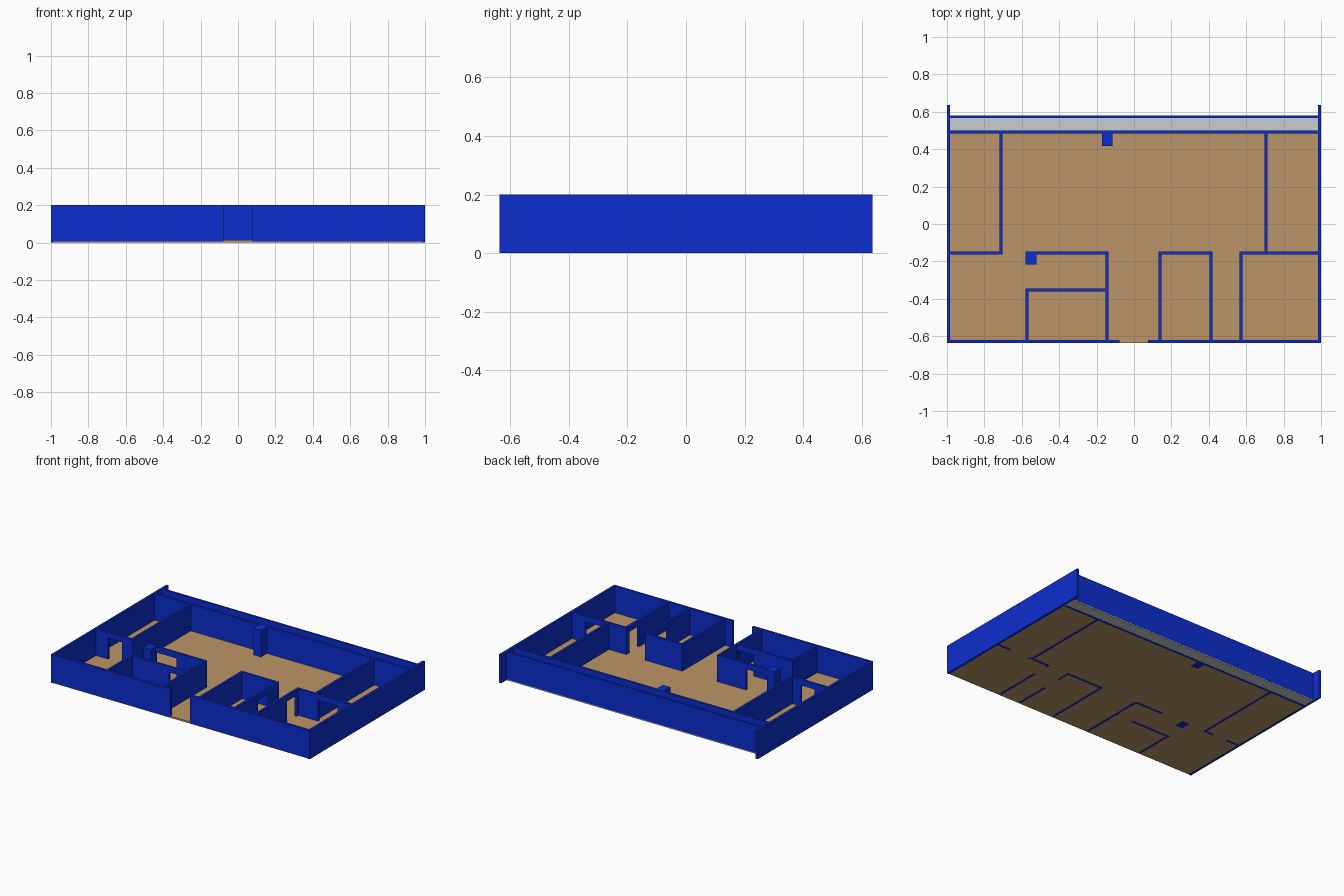
import bpy, bmesh

if "Cube" in bpy.data.objects:
    bpy.data.objects.remove(bpy.data.objects["Cube"])

T = 0.016      # wall thickness
H = 0.20       # wall height
HEAD = 0.16    # underside of door lintels


def material(name, rgb):
    m = bpy.data.materials.new(name)
    m.diffuse_color = (*rgb, 1)
    m.use_nodes = True
    m.node_tree.nodes["Principled BSDF"].inputs["Base Color"].default_value = m.diffuse_color
    return m


BLUE = material("wall_blue", (0.004, 0.027, 0.62))
TAN = material("floor_tan", (0.50, 0.30, 0.14))
GREY = material("terrace_grey", (0.58, 0.61, 0.61))


def boxes(name, mat, parts):
    """One object from boxes given as (x0, x1, y0, y1, z0, z1)."""
    bm = bmesh.new()
    for x0, x1, y0, y1, z0, z1 in parts:
        vs = bmesh.ops.create_cube(bm, size=1)["verts"]
        for v in vs:
            v.co = (x1 if v.co.x > 0 else x0,
                    y1 if v.co.y > 0 else y0,
                    z1 if v.co.z > 0 else z0)
    me = bpy.data.meshes.new(name)
    bm.to_mesh(me)
    bm.free()
    me.materials.append(mat)
    ob = bpy.data.objects.new(name, me)
    bpy.context.collection.objects.link(ob)


def wall(name, axis, at, start, end, door=None):
    """Wall along an axis, centred at a coordinate, with an optional doorway."""
    spans = [(start, end, 0, H)]
    if door:
        d0, d1 = door
        spans = [(start, d0, 0, H), (d0, d1, HEAD, H), (d1, end, 0, H)]
    lo, hi = at - T / 2, at + T / 2
    boxes(name, BLUE, [(a, b, lo, hi, z0, z1) if axis == "x" else (lo, hi, a, b, z0, z1)
                       for a, b, z0, z1 in spans])


# Floors
boxes("house_floor", TAN, [(-0.99, 0.99, -0.635, 0.49, 0.001, 0.014)])
boxes("terrace_floor", GREY, [(-0.99, 0.99, 0.49, 0.579, 0.001, 0.012)])

# Outer walls
for side, x in (("left", -0.992), ("right", 0.992)):
    wall(side + "_outer_wall", "y", x, -0.636, 0.636)
for side, x0, x1 in (("left", -0.99, -0.078), ("right", 0.075, 0.99)):
    boxes(side + "_front_wall", BLUE, [(x0, x1, -0.636, -0.62, 0.005, H)])
wall("back_wall", "x", 0.492, -0.99, 0.99)
boxes("terrace_parapet", BLUE, [(-0.99, 0.99, 0.566, 0.58, 0.008, H)])

# Side rooms
wall("left_room_wall", "y", -0.712, -0.163, 0.49)
wall("left_room_door_wall", "x", -0.155, -0.99, -0.704, (-0.89, -0.785))
wall("right_room_wall", "y", 0.707, -0.155, 0.49)
wall("right_room_door_wall", "x", -0.155, 0.565, 0.99, (0.735, 0.885))

# Centre left rooms
wall("kitchen_front_wall", "x", -0.155, -0.53, -0.137, (-0.522, -0.36))
wall("hall_left_wall", "y", -0.145, -0.625, -0.16)
wall("closet_wall", "x", -0.353, -0.581, -0.15, (-0.28, -0.16))
wall("closet_side_wall", "y", -0.573, -0.625, -0.35)

# Centre right rooms
wall("hall_right_wall", "y", 0.139, -0.625, -0.16)
wall("bath_back_wall", "x", -0.155, 0.131, 0.42)
wall("bath_side_wall", "y", 0.412, -0.625, -0.16, (-0.38, -0.25))
wall("corner_room_wall", "y", 0.573, -0.625, -0.16, (-0.29, -0.18))

# Columns
boxes("back_column", BLUE, [(-0.172, -0.115, 0.418, 0.49, 0, H)])
boxes("inner_column", BLUE, [(-0.58, -0.522, -0.216, -0.147, 0, H)])
